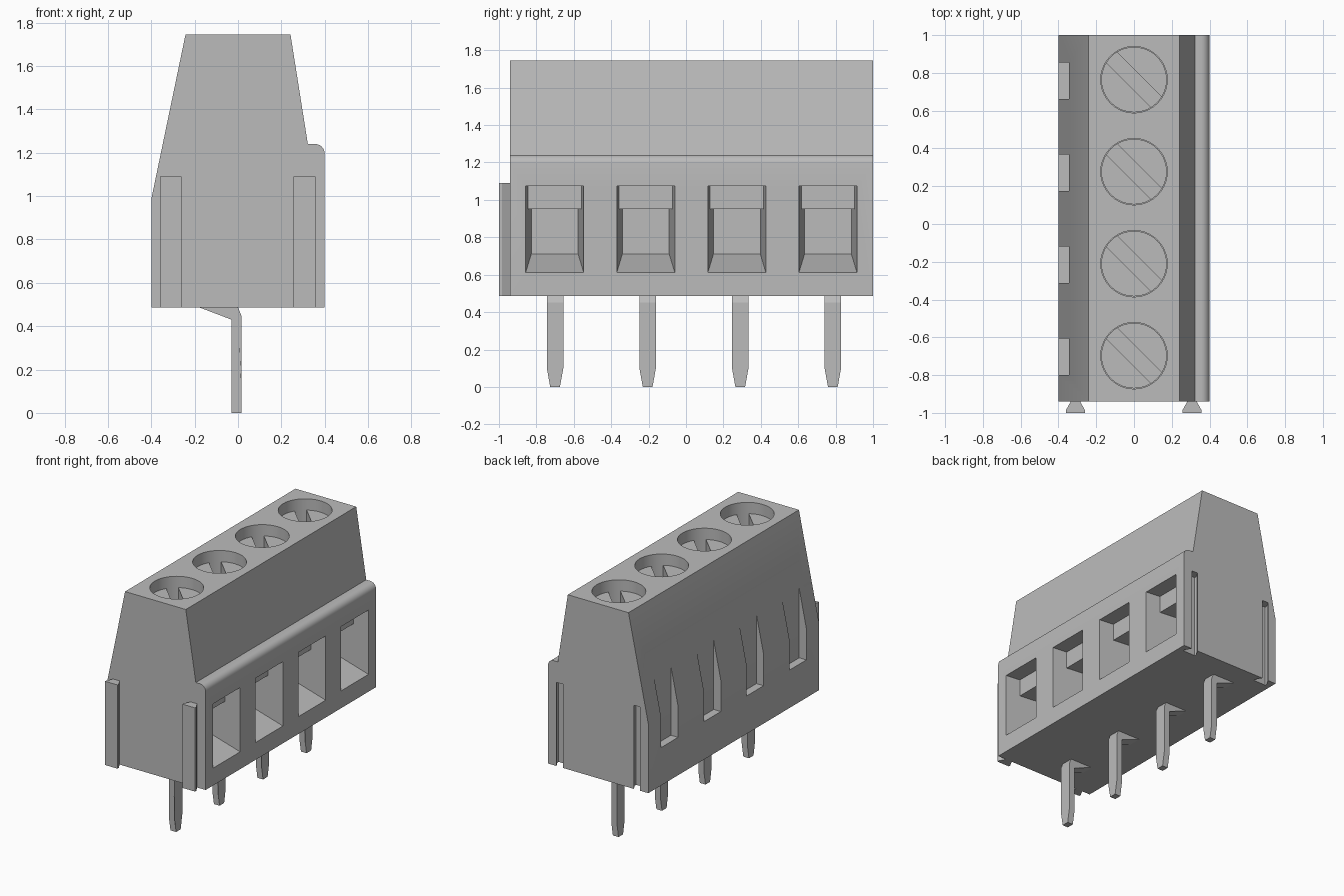
import bpy, bmesh, math
from mathutils import Vector, Matrix

cube = bpy.data.objects.get("Cube")
if cube:
    bpy.data.objects.remove(cube, do_unlink=True)

grey = bpy.data.materials.new("light grey plastic")
grey.use_nodes = True
COLOUR = (0.5, 0.5, 0.5, 1)
grey.diffuse_color = COLOUR
grey.node_tree.nodes["Principled BSDF"].inputs["Base Color"].default_value = COLOUR

PITCH = 0.487
CELLS = [-0.702 + PITCH * i for i in range(4)]
FRONT, BACK = -0.94, 1.0
BOTTOM, TOP = 0.487, 1.745


def make(name, bm):
    bmesh.ops.recalc_face_normals(bm, faces=bm.faces)
    mesh = bpy.data.meshes.new(name)
    bm.to_mesh(mesh)
    bm.free()
    obj = bpy.data.objects.new(name, mesh)
    bpy.context.collection.objects.link(obj)
    mesh.materials.append(grey)
    return obj


def loft(bm, ring_a, ring_b):
    """Closed solid between two matching rings of points."""
    a = [bm.verts.new(p) for p in ring_a]
    b = [bm.verts.new(p) for p in ring_b]
    bm.faces.new(a)
    bm.faces.new(b[::-1])
    for i in range(len(a)):
        j = (i + 1) % len(a)
        bm.faces.new((a[i], b[i], b[j], a[j]))


def box(bm, x0, x1, y0, y1, z0, z1):
    loft(bm, [(x0, y0, z0), (x1, y0, z0), (x1, y1, z0), (x0, y1, z0)],
         [(x0, y0, z1), (x1, y0, z1), (x1, y1, z1), (x0, y1, z1)])


def cylinder(bm, x, y, z0, z1, radius):
    bmesh.ops.create_cone(bm, cap_ends=True, segments=40, radius1=radius, radius2=radius,
                          depth=z1 - z0, matrix=Matrix.Translation((x, y, (z0 + z1) / 2)))


def cut(target, name, bm):
    cutter = make(name, bm)
    mod = target.modifiers.new(name, 'BOOLEAN')
    mod.operation, mod.solver, mod.object = 'DIFFERENCE', 'EXACT', cutter
    bpy.context.view_layer.objects.active = target
    bpy.ops.object.modifier_apply(modifier=name)
    bpy.data.objects.remove(cutter, do_unlink=True)


def smooth(obj):
    bpy.ops.object.select_all(action='DESELECT')
    obj.select_set(True)
    bpy.context.view_layer.objects.active = obj
    bpy.ops.object.shade_smooth_by_angle(angle=math.radians(25))


# Housing: end profile with a rounded ledge, swept along y
ROUND = 0.045
arc = [(0.4 - ROUND + ROUND * math.cos(t), 1.24 - ROUND + ROUND * math.sin(t))
       for t in (math.pi / 2 * i / 6 for i in range(7))]
profile = [(-0.4, BOTTOM), (0.4, BOTTOM), *arc, (0.322, 1.24),
           (0.242, TOP), (-0.242, TOP), (-0.4, 0.985)]
bm = bmesh.new()
loft(bm, [(x, FRONT, z) for x, z in profile], [(x, BACK, z) for x, z in profile])
housing = make("housing", bm)

# Screw wells in the top
bm = bmesh.new()
for y in CELLS:
    cylinder(bm, 0, y + 0.005, 1.5, TOP + 0.1, 0.176)
cut(housing, "screw_wells", bm)


# Wire entries: funnels with a sloping floor, stepped under a clamp block
def funnel_ring(y, depth, ceiling):
    half, floor = 0.155 - 0.115 * depth, 0.612 + 0.38 * depth
    return [(0.4 - depth, y + s * half, z)
            for s, z in ((-1, floor), (1, floor), (1, ceiling), (-1, ceiling))]


for name, depth, ceiling in (("entry_mouths", 0.11, 1.075), ("entry_throats", 0.26, 0.952)):
    bm = bmesh.new()
    for y in CELLS:
        loft(bm, funnel_ring(y, -0.02, ceiling), funnel_ring(y, depth, ceiling))
    cut(housing, name, bm)

# Test notches in the opposite side
bm = bmesh.new()
for y in CELLS:
    box(bm, -0.5, -0.343, y - 0.097, y + 0.097, 0.76, 1.4)
cut(housing, "side_notches", bm)


# Dovetails: ridges on the front end, matching grooves in the back end
def dovetail(bm, x, y, z0, z1, neck):
    plan = [(-0.025, neck), (-0.025, 0), (-0.05, -0.045), (-0.05, -0.06)]
    plan += [(-px, py) for px, py in reversed(plan)]
    loft(bm, [(x + px, y + py, z0) for px, py in plan],
         [(x + px, y + py, z1) for px, py in plan])


bm = bmesh.new()
for x in (-0.31, 0.307):
    dovetail(bm, x, BACK, BOTTOM - 0.1, 1.09, 0.05)
cut(housing, "dovetail_grooves", bm)
smooth(housing)

for name, x in (("left_ridge", 0.307), ("right_ridge", -0.31)):
    bm = bmesh.new()
    dovetail(bm, x, FRONT, BOTTOM, 1.09, 0.01)
    make(name, bm)

# Slotted screws
for i, y in enumerate(CELLS):
    bm = bmesh.new()
    cylinder(bm, 0, y + 0.005, 1.45, 1.665, 0.173)
    screw = make(f"screw_{i + 1}", bm)
    bm = bmesh.new()
    box(bm, -0.3, 0.3, -0.04, 0.04, 1.54, 1.8)
    bm.transform(Matrix.Translation((0, y + 0.005, 0)) @ Matrix.Rotation(-math.pi / 4, 4, 'Z'))
    cut(screw, "screw_slot", bm)
    smooth(screw)

# Solder pins: bent strip with a tapered tip
for i in range(4):
    y = -0.70 + 0.495 * i
    side = [(-0.18, BOTTOM + 0.01), (-0.18, BOTTOM), (-0.03, 0.43), (-0.03, 0.1), (-0.03, 0),
            (0.015, 0), (0.015, 0.1), (0.015, 0.45), (0, BOTTOM), (0, BOTTOM + 0.01)]
    bm = bmesh.new()
    rings = [[(x, y + s * (0.026 if z == 0 else 0.044), z) for x, z in side] for s in (-1, 1)]
    loft(bm, *rings)
    make(f"pin_{i + 1}", bm)
